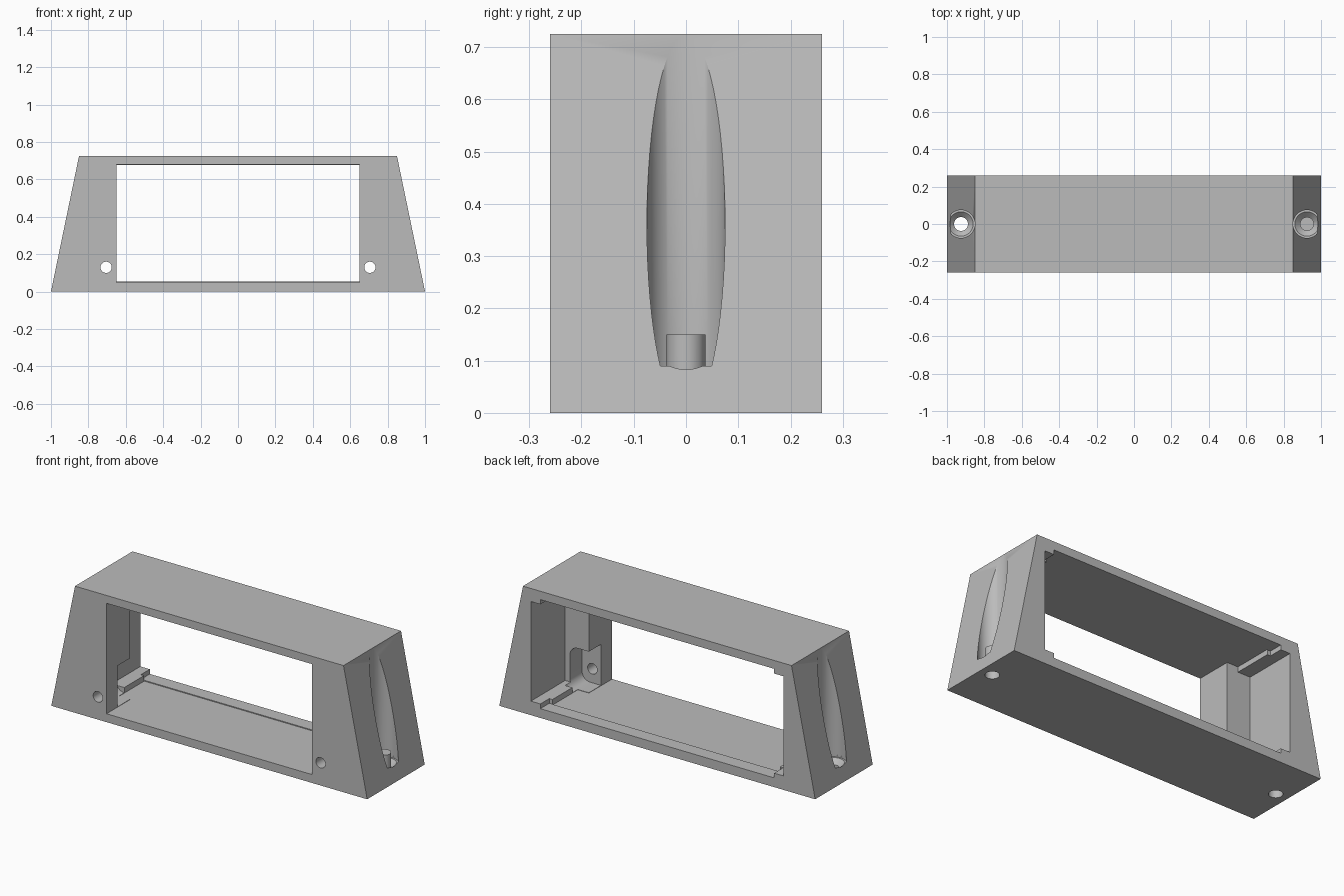
import bpy
import bmesh
import math
from mathutils import Matrix

cube = bpy.data.objects.get("Cube")
if cube:
    bpy.data.objects.remove(cube, do_unlink=True)

grey = bpy.data.materials.new("plain grey")
grey.use_nodes = True
colour = (0.5, 0.5, 0.5, 1)
grey.diffuse_color = colour
grey.node_tree.nodes["Principled BSDF"].inputs["Base Color"].default_value = colour

HALF_DEPTH = 0.26
HEIGHT = 0.725


def make_object(name, bm):
    bmesh.ops.recalc_face_normals(bm, faces=bm.faces)
    mesh = bpy.data.meshes.new(name)
    bm.to_mesh(mesh)
    bm.free()
    mesh.materials.append(grey)
    obj = bpy.data.objects.new(name, mesh)
    bpy.context.collection.objects.link(obj)
    return obj


def prism(name, profile, y0, y1):
    """Extrude an x-z profile along y."""
    bm = bmesh.new()
    face = bm.faces.new([bm.verts.new((x, y0, z)) for x, z in profile])
    new = bmesh.ops.extrude_face_region(bm, geom=[face])["geom"]
    moved = [v for v in new if isinstance(v, bmesh.types.BMVert)]
    bmesh.ops.translate(bm, vec=(0, y1 - y0, 0), verts=moved)
    return make_object(name, bm)


def box(name, x, y0, y1, z0, z1):
    return prism(name, [(-x, z0), (x, z0), (x, z1), (-x, z1)], y0, y1)


def cylinder(name, centre, r_low, r_high, length, along_y=False):
    bm = bmesh.new()
    bmesh.ops.create_cone(bm, cap_ends=True, segments=64, radius1=r_low,
                          radius2=r_high, depth=length)
    if along_y:
        bmesh.ops.rotate(bm, verts=bm.verts, matrix=Matrix.Rotation(math.pi / 2, 3, "X"))
    bmesh.ops.translate(bm, vec=centre, verts=bm.verts)
    return make_object(name, bm)


# Tapered outer block
frame = prism("tapered_frame", [(-1, 0), (1, 0), (0.85, HEIGHT), (-0.85, HEIGHT)],
              -HALF_DEPTH, HALF_DEPTH)

# Front window, inner bay, rear rim and the wider side channels
cutters = [
    box("window_cut", 0.65, -0.4, 0.1, 0.048, 0.68),
    box("bay_cut", 0.72, -0.05, 0.18, 0.048, 0.68),
    box("rear_rim_cut", 0.74, 0.18 - 0.001, 0.4, 0.053, 0.677),
    box("channel_cut", 0.80, -0.05, 0.41, 0.08, 0.65),
]

for side in (-1, 1):
    # Rounded recess at the foot of each corner post
    r, x_out, z_low, z_high = 0.05, 0.77, 0.05, 0.285
    profile = [(side * 0.6, z_low)]
    for cz, start in ((z_low + r, -90), (z_high - r, 0)):
        for i in range(9):
            a = math.radians(start + i * 90 / 8)
            profile.append((side * (x_out - r + r * math.cos(a)), cz + r * math.sin(a)))
    profile.append((side * 0.6, z_high))
    cutters.append(prism("post_recess_cut", profile, -0.16, 0))

    # Front screw hole
    cutters.append(cylinder("front_hole_cut", (side * 0.705, -0.2, 0.13), 0.03, 0.03, 0.3, True))

    # Vertical groove with countersunk mounting hole
    x = side * 0.925
    cutters.append(cylinder("groove_cut", (x, 0, 0.49), 0.0748, 0.0748, 0.8))
    cutters.append(cylinder("countersink_cut", (x, 0, 0.08), 0.035, 0.075, 0.04))
    cutters.append(cylinder("mount_hole_cut", (x, 0, 0.05), 0.037, 0.037, 0.2))

for cutter in cutters:
    cutter.hide_render = True
    mod = frame.modifiers.new(cutter.name, "BOOLEAN")
    mod.operation = "DIFFERENCE"
    mod.solver = "EXACT"
    mod.object = cutter

# Apply the cuts and remove the helpers
bpy.context.view_layer.update()
result = bpy.data.meshes.new_from_object(
    frame.evaluated_get(bpy.context.evaluated_depsgraph_get()))
frame.modifiers.clear()
frame.data = result
result.materials.clear()
result.materials.append(grey)
for poly in result.polygons:
    poly.material_index = 0
for cutter in cutters:
    bpy.data.objects.remove(cutter, do_unlink=True)

# Smooth bores, crisp edges
bpy.ops.object.select_all(action="DESELECT")
frame.select_set(True)
bpy.context.view_layer.objects.active = frame
bpy.ops.object.shade_smooth_by_angle(angle=math.radians(30))
